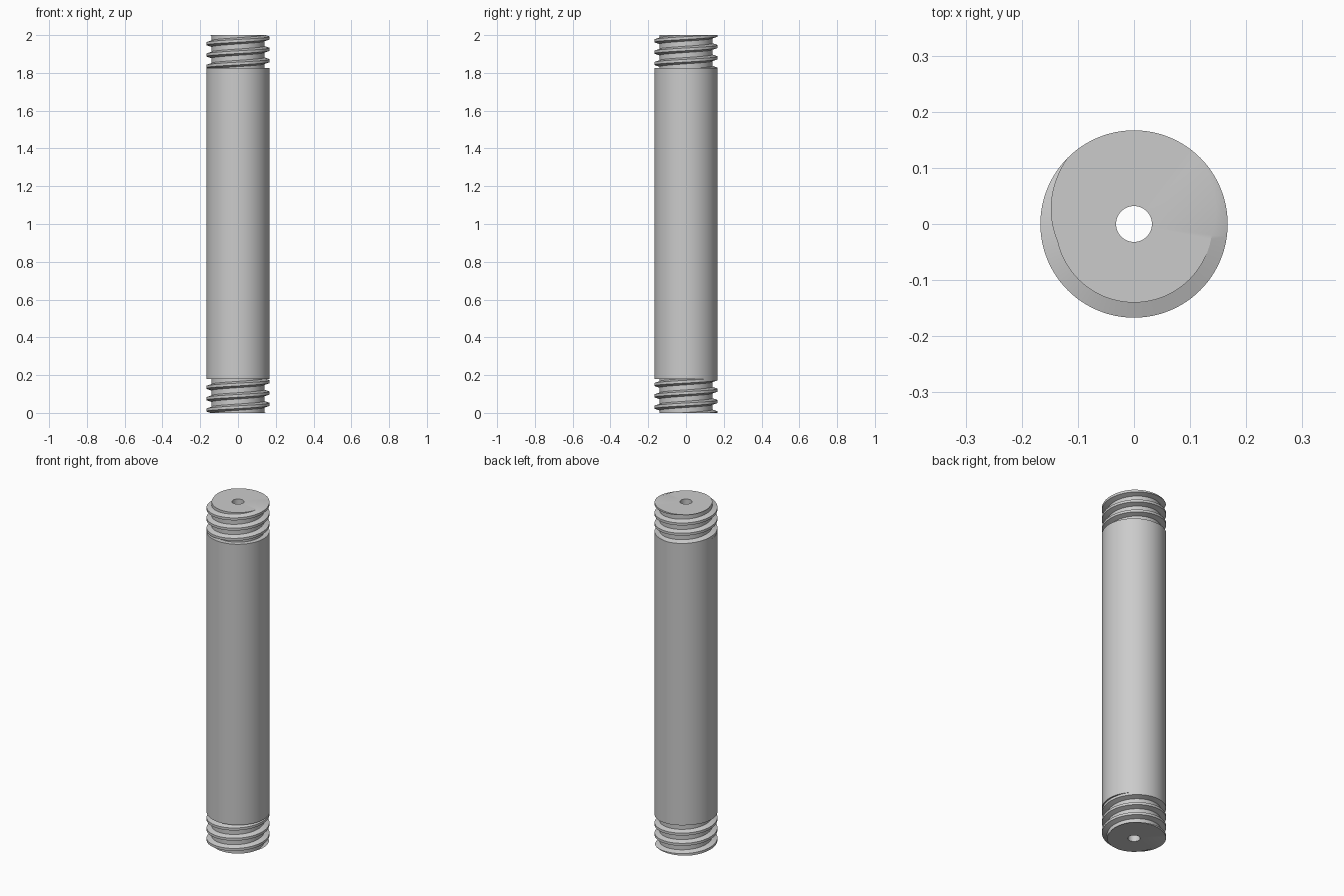
import bpy
import bmesh
import math
from mathutils import Matrix

if "Cube" in bpy.data.objects:
    bpy.data.objects.remove(bpy.data.objects["Cube"])

SEGMENTS = 96
OUTER, CORE, BORE = 0.167, 0.14, 0.032
HEIGHT, PITCH = 2.0, 0.06
BODY_BOTTOM, BODY_TOP = 0.18, 1.827
CREST_ANGLE = math.radians(92)      # where the crest meets the end face

grey = bpy.data.materials.new("plain grey")
grey.use_nodes = True
colour = (0.6, 0.6, 0.6, 1)
grey.diffuse_color = colour
grey.node_tree.nodes["Principled BSDF"].inputs["Base Color"].default_value = colour


def finish(name, bm):
    bmesh.ops.recalc_face_normals(bm, faces=bm.faces)
    mesh = bpy.data.meshes.new(name)
    bm.to_mesh(mesh)
    bm.free()
    mesh.materials.append(grey)
    obj = bpy.data.objects.new(name, mesh)
    bpy.context.collection.objects.link(obj)
    bpy.ops.object.select_all(action="DESELECT")
    obj.select_set(True)
    bpy.context.view_layer.objects.active = obj
    bpy.ops.object.shade_smooth_by_angle(angle=math.radians(30))
    return obj


def ring(bm, radius, z):
    step = math.tau / SEGMENTS
    return [bm.verts.new((radius * math.cos(i * step), radius * math.sin(i * step), z))
            for i in range(SEGMENTS)]


def join_rings(bm, a, b):
    for i in range(SEGMENTS):
        j = (i + 1) % SEGMENTS
        bm.faces.new((a[i], a[j], b[j], b[i]))


def tube(name):
    """Plain barrel with the bore running through it."""
    bm = bmesh.new()
    rings = [ring(bm, r, z) for r, z in ((OUTER, BODY_BOTTOM), (OUTER, BODY_TOP),
                                         (BORE, BODY_TOP), (BORE, BODY_BOTTOM))]
    for i in range(4):
        join_rings(bm, rings[i], rings[(i + 1) % 4])
    return finish(name, bm)


def threaded_end(name, length, flipped):
    """Right-handed helical ridge, trimmed flat, capped around the bore."""
    bm = bmesh.new()
    # One pitch of the thread profile: root, flank, crest, flank, root
    profile = ((-PITCH / 2, CORE), (-0.0167, CORE), (-0.0072, OUTER),
               (0.0072, OUTER), (0.0167, CORE), (PITCH / 2, CORE))
    turns = math.ceil(length / PITCH) + 4
    previous = None
    for i in range(turns * SEGMENTS + 1):
        angle = math.tau * i / SEGMENTS
        rise = HEIGHT + PITCH * ((angle - CREST_ANGLE) / math.tau - turns + 2)
        row = [bm.verts.new((r * math.cos(angle), r * math.sin(angle), rise + dz))
               for dz, r in profile]
        if previous:
            for k in range(len(profile) - 1):
                bm.faces.new((previous[k], row[k], row[k + 1], previous[k + 1]))
        previous = row
    bmesh.ops.remove_doubles(bm, verts=bm.verts, dist=0.00005)

    # Trim at the barrel and at the free end
    def trim(z, direction):
        cut = bmesh.ops.bisect_plane(bm, geom=bm.verts[:] + bm.edges[:] + bm.faces[:],
                                     plane_co=(0, 0, z), plane_no=(0, 0, direction),
                                     clear_outer=True)["geom_cut"]
        return [e for e in cut if isinstance(e, bmesh.types.BMEdge)]

    trim(HEIGHT - length, -1)
    rim = trim(HEIGHT, 1)

    # Bore wall and end face
    top, bottom = ring(bm, BORE, HEIGHT), ring(bm, BORE, HEIGHT - length)
    join_rings(bm, top, bottom)
    inner = [bm.edges.get((top[i], top[(i + 1) % SEGMENTS])) for i in range(SEGMENTS)]
    bmesh.ops.triangle_fill(bm, edges=rim + inner, use_beauty=True, normal=(0, 0, 1))
    if flipped:
        turn = Matrix.Translation((0, 0, HEIGHT)) @ Matrix.Rotation(math.pi, 4, "Y")
        bmesh.ops.transform(bm, matrix=turn, verts=bm.verts)
    return finish(name, bm)


tube("barrel")
threaded_end("top_thread", HEIGHT - BODY_TOP, False)
threaded_end("bottom_thread", BODY_BOTTOM, True)
